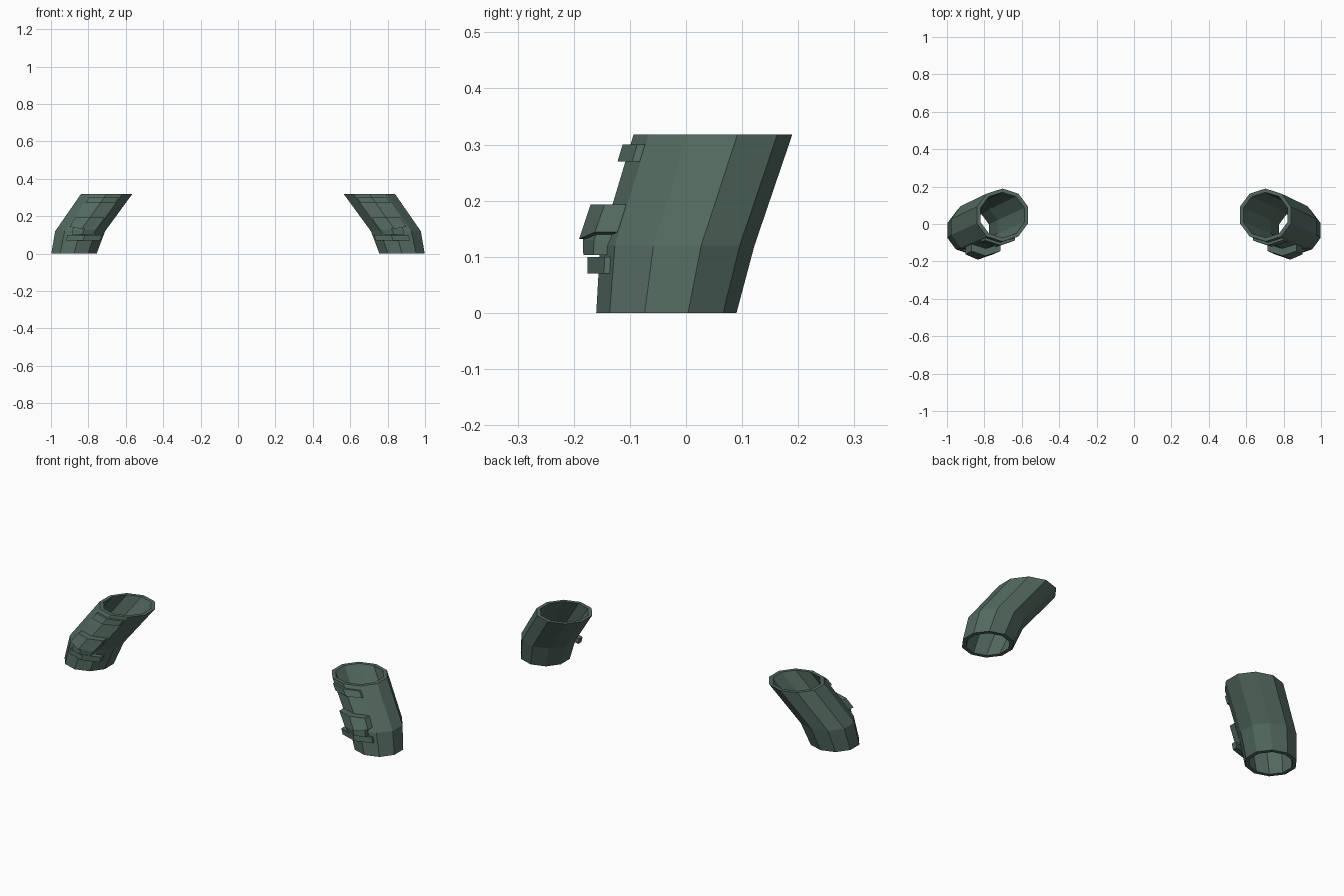
import bpy, bmesh, math

if "Cube" in bpy.data.objects:
    bpy.data.objects.remove(bpy.data.objects["Cube"])

green = bpy.data.materials.new("dark_green")
green.diffuse_color = (0.085, 0.14, 0.115, 1)
green.use_nodes = True
green.node_tree.nodes["Principled BSDF"].inputs["Base Color"].default_value = green.diffuse_color

# Sleeve stations: z, centre x, centre y, radius
ST = [(0.0, 0.877, -0.035, 0.125), (0.12, 0.844, -0.0155, 0.1375), (0.318, 0.703, 0.048, 0.1415)]
SIDES, WALL, XS = 10, 0.02, 1.02
SLOPE = 0.325  # how fast the two front facets fall back from the front ridge


def finish(name, bm):
    bmesh.ops.recalc_face_normals(bm, faces=bm.faces)
    me = bpy.data.meshes.new(name)
    bm.to_mesh(me)
    bm.free()
    me.materials.append(green)
    ob = bpy.data.objects.new(name, me)
    bpy.context.collection.objects.link(ob)
    ob.modifiers.new("mirror", 'MIRROR').use_axis[0] = True
    return ob


def bridge(bm, a, b):
    n = len(a)
    for i in range(n):
        bm.faces.new((a[i], a[(i + 1) % n], b[(i + 1) % n], b[i]))


def ridge(z):
    """Point on the front ridge of the sleeve at height z."""
    a, b = (ST[0], ST[1]) if z < ST[1][0] else (ST[1], ST[2])
    t = (z - a[0]) / (b[0] - a[0])
    x, y, r = (a[i] + t * (b[i] - a[i]) for i in (1, 2, 3))
    return x, y - r


def patch(name, rows, shift=0.0, sink=0.008, side_lift=0.0):
    """Folded plate following the front ridge; rows are (z, half width, height)."""
    bm = bmesh.new()
    loops = []
    for k, (z, hw, h) in enumerate(rows):
        x, y = ridge(z)
        lift = side_lift if k == 0 else 0
        loop = []
        for off, us in ((h, (-1, 0, 1)), (-sink, (1, 0, -1))):
            for u in us:
                dz = lift * abs(u)
                loop.append(bm.verts.new((x + shift + u * hw - 0.71 * dz,
                                          y - off + SLOPE * abs(u) * hw + 0.32 * dz, z + dz)))
        loops.append(loop)
    for a, b in zip(loops, loops[1:]):
        bridge(bm, a, b)
    for lp in (loops[0], loops[-1]):
        bm.faces.new((lp[0], lp[1], lp[4], lp[5]))
        bm.faces.new((lp[1], lp[2], lp[3], lp[4]))
    return finish(name, bm)


# Hollow bent sleeve
bm = bmesh.new()


def ring(st, inset):
    z, x, y, r = st
    r -= inset
    return [bm.verts.new((x + XS * r * math.sin(i * math.tau / SIDES),
                          y - r * math.cos(i * math.tau / SIDES), z)) for i in range(SIDES)]


rings = [ring(s, 0) for s in ST] + [ring(s, WALL) for s in reversed(ST)]
for i in range(len(rings)):
    bridge(bm, rings[i], rings[(i + 1) % len(rings)])
finish("sleeve", bm)

# Straps across the front
patch("lower_strap", [(0.07, 0.092, 0.02), (0.10, 0.092, 0.021)], shift=-0.03)
patch("upper_strap", [(0.27, 0.08, 0.014), (0.30, 0.08, 0.014)])

# Pouch and its flap
patch("pouch", [(0.103, 0.055, 0.029), (0.13, 0.062, 0.034), (0.18, 0.066, 0.03)], shift=-0.015)
patch("pouch_flap", [(0.132, 0.074, 0.041), (0.193, 0.077, 0.039)], side_lift=0.012)
